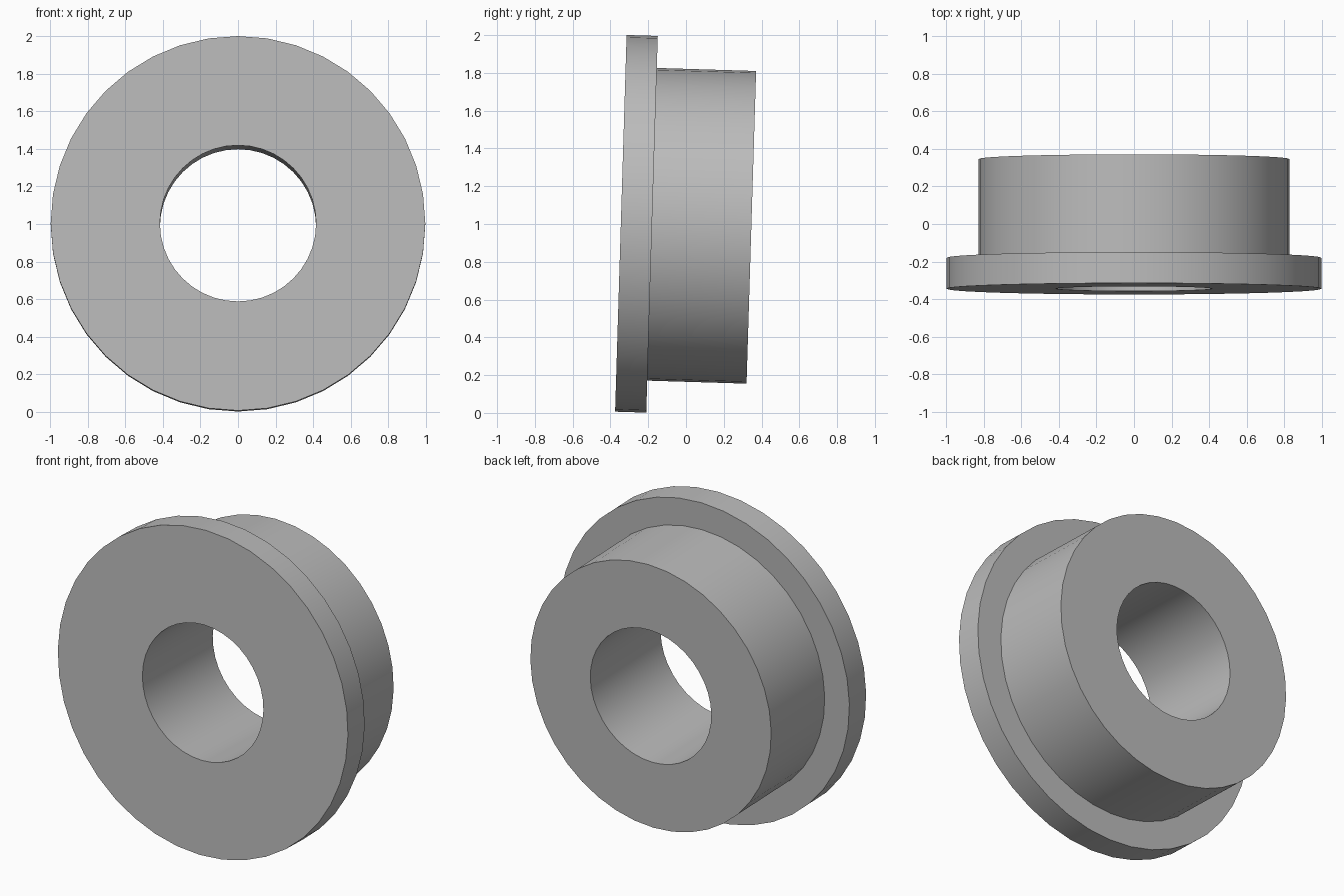
import bpy
import math

cube = bpy.data.objects.get("Cube")
if cube:
    bpy.data.objects.remove(cube)

SIDES = 40
TILT = math.radians(1.75)

# Plain grey finish
grey = bpy.data.materials.new("plain_grey")
grey.use_nodes = True
colour = (0.5, 0.5, 0.5, 1)
grey.diffuse_color = colour
grey.node_tree.nodes["Principled BSDF"].inputs["Base Color"].default_value = colour

# Closed cross-section (radius, depth): bore, front face, flange, shoulder, barrel
bore, flange, barrel = 0.416, 0.9975, 0.828
front, shoulder, back = -0.345, -0.18, 0.346
profile = [(bore, front), (flange, front), (flange, shoulder),
           (barrel, shoulder), (barrel, back), (bore, back)]

# Revolve the section about the y axis
n = len(profile)
verts = [(r * math.sin(a), y, r * math.cos(a))
         for a in (math.tau * i / SIDES for i in range(SIDES))
         for r, y in profile]
faces = []
for i in range(SIDES):
    j = (i + 1) % SIDES
    for k in range(n):
        m = (k + 1) % n
        faces.append((i * n + k, i * n + m, j * n + m, j * n + k))

mesh = bpy.data.meshes.new("flanged_bushing")
mesh.from_pydata(verts, [], faces)
mesh.materials.append(grey)
bushing = bpy.data.objects.new("flanged_bushing", mesh)
bpy.context.collection.objects.link(bushing)

# Lean the front face slightly downward
bushing.rotation_euler.x = -TILT
bushing.location.z = 0.993

# Outward normals and smooth curved walls with crisp rims
bpy.ops.object.select_all(action="DESELECT")
bushing.select_set(True)
bpy.context.view_layer.objects.active = bushing
bpy.ops.object.mode_set(mode="EDIT")
bpy.ops.mesh.select_all(action="SELECT")
bpy.ops.mesh.normals_make_consistent(inside=False)
bpy.ops.object.mode_set(mode="OBJECT")
bpy.ops.object.shade_smooth_by_angle(angle=math.radians(30))
